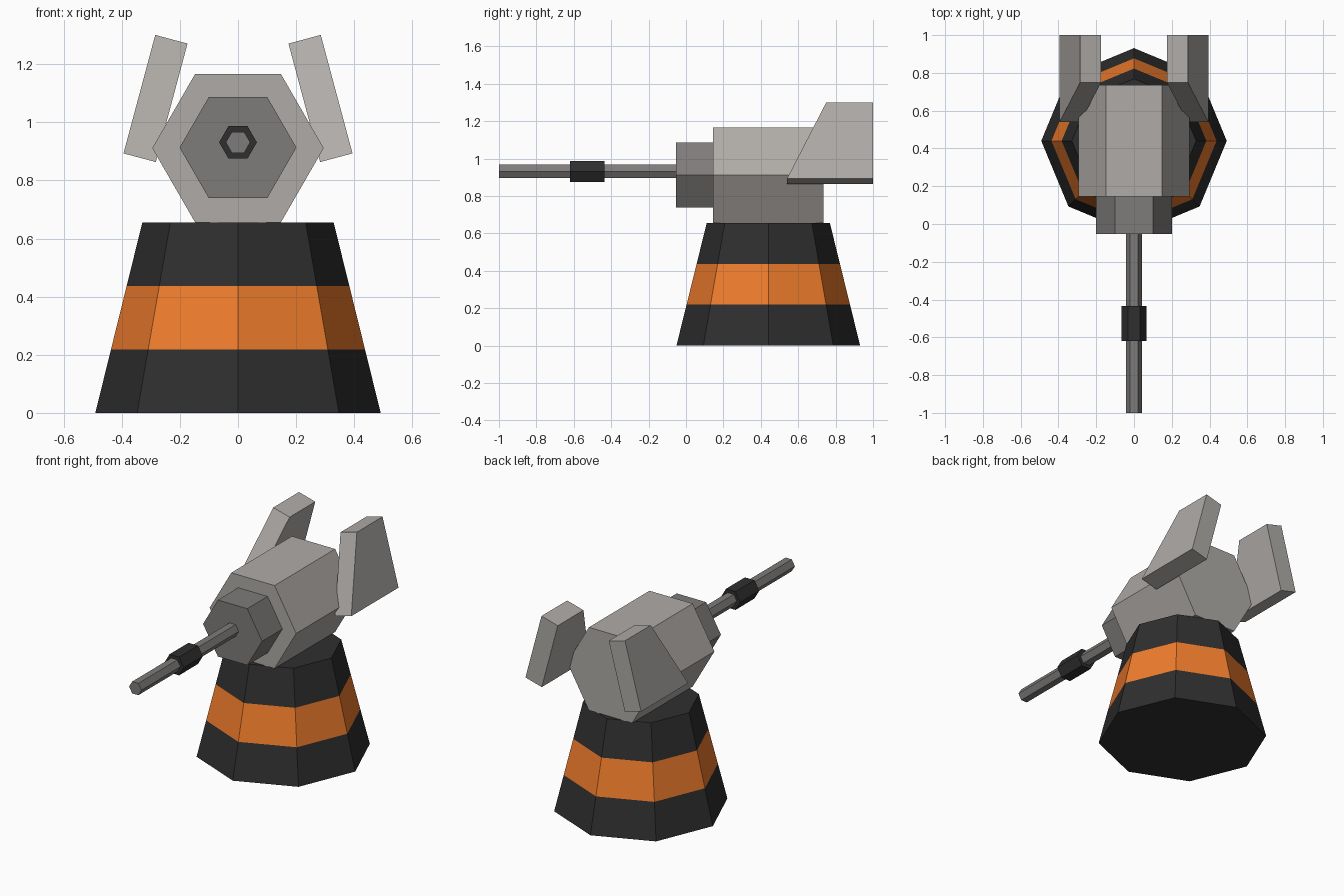
import bpy, bmesh
from math import cos, sin, radians, tau
from mathutils import Vector

if "Cube" in bpy.data.objects:
    bpy.data.objects.remove(bpy.data.objects["Cube"])


def material(name, r, g, b):
    m = bpy.data.materials.new(name)
    m.diffuse_color = (r, g, b, 1)
    m.use_nodes = True
    m.node_tree.nodes["Principled BSDF"].inputs["Base Color"].default_value = m.diffuse_color
    return m


DARK = material("dark_paint", 0.028, 0.028, 0.028)
ORANGE = material("orange_paint", 0.86, 0.2, 0.025)
LIGHT = material("light_grey", 0.43, 0.41, 0.39)
MID = material("mid_grey", 0.21, 0.2, 0.195)


def finish(name, bm, materials):
    bmesh.ops.recalc_face_normals(bm, faces=bm.faces)
    mesh = bpy.data.meshes.new(name)
    bm.to_mesh(mesh)
    bm.free()
    for m in materials:
        mesh.materials.append(m)
    obj = bpy.data.objects.new(name, mesh)
    bpy.context.collection.objects.link(obj)
    return obj


def loft(name, sides, place, stations, materials, bands=None):
    """Capped stack of regular polygons; stations are (position, radius)."""
    bm = bmesh.new()
    rings = [[bm.verts.new(place(r * cos(tau * i / sides), r * sin(tau * i / sides), t))
              for i in range(sides)] for t, r in stations]
    for k, (a, b) in enumerate(zip(rings, rings[1:])):
        for i in range(sides):
            j = (i + 1) % sides
            f = bm.faces.new((a[i], a[j], b[j], b[i]))
            f.material_index = bands[k] if bands else 0
    bm.faces.new(rings[0])
    bm.faces.new(rings[-1])
    return finish(name, bm, materials)


def along_y(z0):
    return lambda u, v, t: (u, t, z0 + v)


# Tapered octagonal pedestal with an orange band
H = 0.656
loft("pedestal", 8, lambda u, v, t: (u, 0.44 + v, t),
     [(H * k / 3, 0.491 - 0.162 * k / 3) for k in range(4)],
     [DARK, ORANGE], [0, 1, 0])

# Hexagonal gun housing, collar, barrel and sleeve
loft("housing", 6, along_y(0.911), [(0.145, 0.295), (0.735, 0.295)], [LIGHT])
loft("collar", 6, along_y(0.913), [(-0.053, 0.201), (0.145, 0.201)], [MID])
loft("barrel", 6, along_y(0.931), [(-1.0, 0.042), (-0.05, 0.042)], [MID])
loft("barrel_sleeve", 6, along_y(0.931), [(-0.62, 0.065), (-0.435, 0.065)], [DARK])

# Swept fins leaning inwards by 15 degrees on either side
tilt = radians(15)
up = Vector((-sin(tilt), 0, cos(tilt)))
inward = Vector((-cos(tilt), 0, -sin(tilt))) * 0.115
outer_foot = Vector((0.394, 0, 0.893))
profile = [(0.54, 0), (1.0, 0), (1.0, 0.422), (0.75, 0.422)]
for side, s in (("right", 1), ("left", -1)):
    bm = bmesh.new()
    face = bm.faces.new([bm.verts.new(outer_foot + up * h + Vector((0, y, 0)))
                         for y, h in profile])
    ext = bmesh.ops.extrude_face_region(bm, geom=[face], use_keep_orig=True)
    bmesh.ops.translate(bm, vec=inward,
                        verts=[v for v in ext["geom"] if isinstance(v, bmesh.types.BMVert)])
    for v in bm.verts:
        v.co.x *= s
    finish(side + "_fin", bm, [LIGHT])
